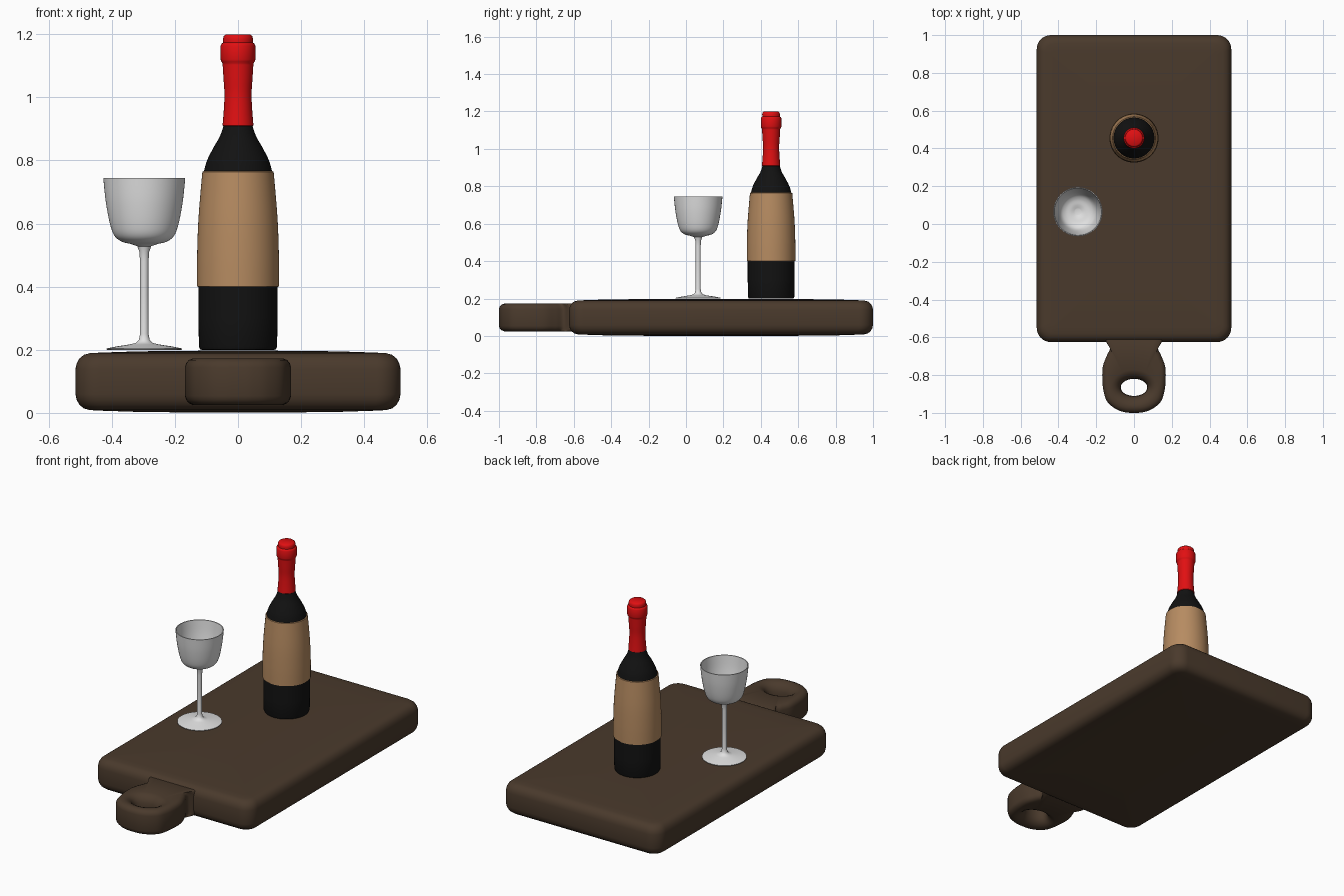
import bpy, bmesh, math

if "Cube" in bpy.data.objects:
    bpy.data.objects.remove(bpy.data.objects["Cube"])


def material(name, rgb):
    m = bpy.data.materials.new(name)
    m.diffuse_color = (*rgb, 1)
    m.use_nodes = True
    m.node_tree.nodes["Principled BSDF"].inputs["Base Color"].default_value = m.diffuse_color
    return m


WOOD = material("dark_wood", (0.068, 0.042, 0.025))
BLACK = material("black_glass", (0.006, 0.006, 0.006))
TAN = material("tan_label", (0.47, 0.26, 0.12))
RED = material("red_foil", (0.75, 0.005, 0.006))
CLEAR = material("pale_glass", (0.75, 0.75, 0.75))


def finish(name, bm, mats, angle=40, rule=None):
    bmesh.ops.recalc_face_normals(bm, faces=bm.faces)
    if rule:
        for f in bm.faces:
            f.material_index = rule(f.calc_center_median())
    me = bpy.data.meshes.new(name)
    bm.to_mesh(me)
    bm.free()
    ob = bpy.data.objects.new(name, me)
    bpy.context.collection.objects.link(ob)
    for m in mats:
        me.materials.append(m)
    bpy.ops.object.select_all(action='DESELECT')
    ob.select_set(True)
    bpy.context.view_layer.objects.active = ob
    bpy.ops.object.shade_smooth_by_angle(angle=math.radians(angle))
    return ob


def loft(rings, closed=False):
    """Join rings of points with quads; cap the ends, or close into a loop."""
    bm = bmesh.new()
    vs = [[bm.verts.new(p) for p in r] for r in rings]
    n = len(rings[0])
    pairs = list(zip(vs, vs[1:])) + ([(vs[-1], vs[0])] if closed else [])
    for a, b in pairs:
        for i in range(n):
            j = (i + 1) % n
            bm.faces.new((a[i], a[j], b[j], b[i]))
    if not closed:
        bm.faces.new(vs[0])
        bm.faces.new(vs[-1])
    return bm


def lathe(profile, cx, cy, n=64):
    return loft([[(cx + r * math.cos(2 * math.pi * i / n),
                   cy + r * math.sin(2 * math.pi * i / n), z) for i in range(n)]
                 for r, z in profile])


def spline(pts, steps=6):
    out = []
    for i in range(len(pts) - 1):
        p0, p1, p2, p3 = pts[max(i - 1, 0)], pts[i], pts[i + 1], pts[min(i + 2, len(pts) - 1)]
        for s in range(steps):
            t = s / steps
            out.append(tuple(0.5 * (2 * b + (c - a) * t + (2 * a - 5 * b + 4 * c - d) * t * t
                                    + (3 * b - a - 3 * c + d) * t ** 3)
                             for a, b, c, d in zip(p0, p1, p2, p3)))
    return out + [pts[-1]]


# Board slab: rounded rectangle rings, soft edges, slightly domed faces
def slab_ring(inset, z, hx=0.515, hy=0.8125, cy=0.1875, r=0.075, k=8):
    rad = max(r - inset * 0.6, 0.02)
    ax, ay = hx - inset - rad, hy - inset - rad
    ring = []
    for q, (sx, sy) in enumerate(((1, 1), (-1, 1), (-1, -1), (1, -1))):
        for i in range(k + 1):
            a = math.pi / 2 * (q + i / k)
            ring.append((sx * ax + rad * math.cos(a), cy + sy * ay + rad * math.sin(a), z))
    return ring


half = [(0, 0.04), (0.004, 0.058), (0.013, 0.074), (0.027, 0.085), (0.045, 0.09),
        (0.08, 0.092), (0.2, 0.096), (0.4, 0.098)]
levels = [(d, 0.099 - h) for d, h in reversed(half)] + [(d, 0.099 + h) for d, h in half]
finish("board_slab", loft([slab_ring(d, z) for d, z in levels]), [WOOD], 60)

# Handle: outline around an oval hole with flared rims
side = spline([(0.16, -0.58), (0.15, -0.62), (0.127, -0.655), (0.143, -0.695), (0.164, -0.75),
               (0.168, -0.81), (0.162, -0.88), (0.142, -0.94), (0.095, -0.98), (0.045, -0.997),
               (0, -1.0)])
back = [(-0.16 + 0.04 * i, -0.58) for i in range(1, 8)]
outline = side + [(-x, y) for x, y in reversed(side[:-1])] + back
HY = -0.865


def handle_ring(outer, amount, z):
    """outer=True insets the outline; otherwise grows the hole."""
    ring = []
    for x, y in outline:
        dx, dy = x, y - HY
        length = math.hypot(dx, dy)
        if outer:
            f = 1 - amount / length
            ring.append((dx * f, HY + dy * f, z))
        else:
            a = math.atan2(dy, dx)
            ring.append(((0.07 + amount) * math.cos(a), HY + (0.045 + amount) * math.sin(a), z))
    return ring


up = [(True, 0, 0.045), (True, 0.004, 0.058), (True, 0.013, 0.068), (True, 0.028, 0.074),
      (False, 0.048, 0.073), (False, 0.03, 0.066), (False, 0.013, 0.052), (False, 0.003, 0.03)]
rings = [handle_ring(o, d, 0.099 + h) for o, d, h in up]
rings += [handle_ring(False, 0, 0.099)]
rings += [handle_ring(o, d, 0.099 - h) for o, d, h in reversed(up)]
finish("board_handle", loft(rings, True), [WOOD], 60)

# Wine bottle: one turned profile, coloured by height
shoulder = spline([(0.108, 0.766), (0.098, 0.80), (0.078, 0.84), (0.058, 0.875), (0.046, 0.909)])
neck = spline([(0.049, 0.911), (0.045, 0.96), (0.043, 1.01), (0.046, 1.06), (0.049, 1.108)])
label = spline([(0.13, 0.401), (0.1295, 0.5), (0.125, 0.62), (0.113, 0.764)])
bottle = ([(0.11, 0.199), (0.12, 0.201), (0.124, 0.21), (0.125, 0.3), (0.125, 0.399)] + label
          + shoulder + neck
          + [(0.053, 1.113), (0.055, 1.12), (0.055, 1.163), (0.052, 1.17), (0.047, 1.173),
             (0.0475, 1.185), (0.045, 1.194), (0.039, 1.199)])


def bottle_colour(c):
    if c.z > 0.91:
        return 2
    return 1 if 0.4 <= c.z <= 0.765 else 0


finish("wine_bottle", lathe(bottle, 0, 0.455), [BLACK, TAN, RED], 40, bottle_colour)

# Wine glass: foot, stem and hollow bowl
bowl = spline([(0.022, 0.528), (0.042, 0.535), (0.072, 0.543), (0.095, 0.562), (0.109, 0.60),
               (0.122, 0.67), (0.130, 0.745)])
inner = [(max(r - 0.005, 0.01), z + 0.006 * (0.745 - z) / 0.2) for r, z in reversed(bowl)]
foot = [(0.115, 0.199), (0.12, 0.201), (0.12, 0.204), (0.085, 0.211), (0.045, 0.217),
        (0.026, 0.222), (0.017, 0.232), (0.0135, 0.25), (0.013, 0.38), (0.0135, 0.48),
        (0.0155, 0.51)]
finish("wine_glass", lathe(foot + bowl + inner, -0.297, 0.065), [CLEAR], 50)
